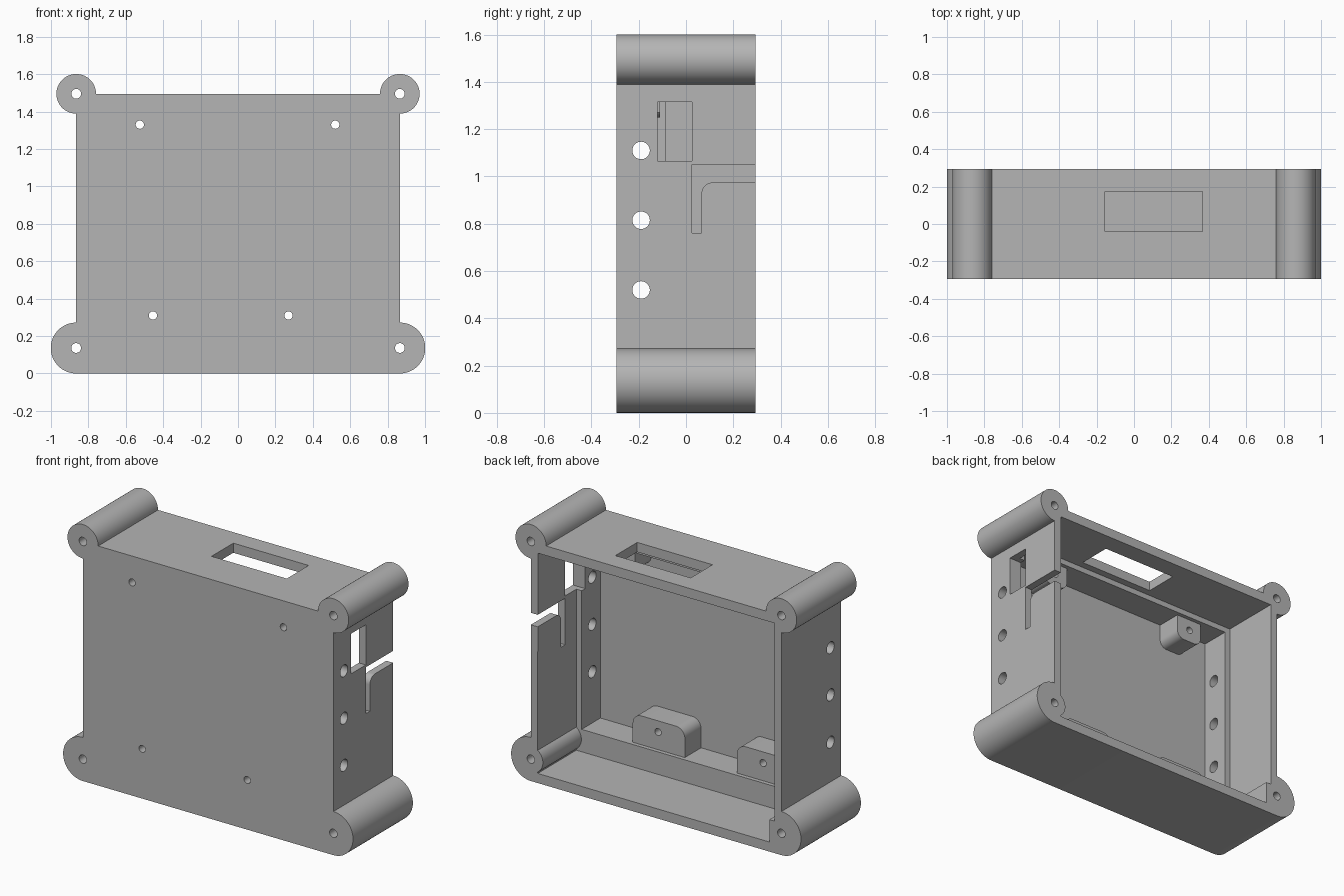
import bpy, bmesh
from math import radians, cos, sin

cube = bpy.data.objects.get("Cube")
if cube:
    bpy.data.objects.remove(cube, do_unlink=True)

grey = bpy.data.materials.new("plain grey")
grey.use_nodes = True
GREY = (0.46, 0.46, 0.46, 1)
grey.diffuse_color = GREY
grey.node_tree.nodes["Principled BSDF"].inputs["Base Color"].default_value = GREY

PLACE = {"x": lambda u, v, d: (d, u, v),
         "y": lambda u, v, d: (u, d, v),
         "z": lambda u, v, d: (u, v, d)}


def prism(name, axis, outline, start, end):
    """Extrude a 2D outline along one axis."""
    bm = bmesh.new()
    lo, hi = ([bm.verts.new(PLACE[axis](u, v, d)) for u, v in outline] for d in (start, end))
    bm.faces.new(lo)
    bm.faces.new(hi)
    n = len(outline)
    for i in range(n):
        j = (i + 1) % n
        bm.faces.new((lo[i], lo[j], hi[j], hi[i]))
    bmesh.ops.recalc_face_normals(bm, faces=bm.faces)
    mesh = bpy.data.meshes.new(name)
    bm.to_mesh(mesh)
    bm.free()
    mesh.materials.append(grey)
    ob = bpy.data.objects.new(name, mesh)
    bpy.context.collection.objects.link(ob)
    return ob


def arc(u, v, r, a0, a1, n=10):
    angles = [radians(a0 + (a1 - a0) * i / n) for i in range(n + 1)]
    return [(u + r * cos(a), v + r * sin(a)) for a in angles]


def circle(u, v, r, n=32):
    return arc(u, v, r, 0, 360, n)[:-1]


def rect(u0, u1, v0, v1):
    return [(u0, v0), (u1, v0), (u1, v1), (u0, v1)]


def mirrored(half):
    return half + [(-u, v) for u, v in reversed(half)]


# Main dimensions
SIDE, TOP, DEPTH = 0.865, 1.495, 0.295
FOOT_Z, STEP, INNER_FRONT, TAB_BACK = 0.136, -0.085, -0.27, -0.11
IN_X, IN_Z0, IN_Z1 = 0.78, 0.2, 1.4

# Outer shell with round screw posts at its corners
shell = arc(SIDE, FOOT_Z, FOOT_Z, -90, 90, 32)
reach = 0.106
shell += [(SIDE, TOP - reach)] + arc(SIDE, TOP, reach, -90, 180, 48)[1:]
enclosure = prism("enclosure", "y", mirrored(shell), -DEPTH, DEPTH)
cutters = []


def cut(name, axis, outline, start, end):
    cutters.append(prism(name, axis, outline, start, end))


# Rear cavity, leaving a round post on one side and a square one on the other
rear = [(-0.782, 0.06), (0.817, 0.06)]
rear += arc(SIDE, FOOT_Z, 0.083, 235, 125, 16)
rear += [(0.817, 1.435), (-0.817, 1.435), (-0.817, IN_Z0), (-0.782, IN_Z0)]
cut("rear_cavity", "y", rear, STEP, DEPTH + 0.1)

# Front cavity, narrower, with rounded mounting tabs left standing
cut("front_cavity", "y", rect(-IN_X, IN_X, IN_Z0, IN_Z1), TAB_BACK, STEP + 0.05)
tabbed = [(-IN_X, IN_Z0)]
for x in (-0.455, 0.265):
    w, h, r = 0.18, 0.38, 0.06
    tabbed += [(x - w, IN_Z0)] + arc(x - w + r, h - r, r, 180, 90)
    tabbed += arc(x + w - r, h - r, r, 90, 0) + [(x + w, IN_Z0)]
tabbed += [(IN_X, IN_Z0), (IN_X, IN_Z1)]
for x in (0.52, -0.52):
    w, h, r = 0.09, 1.25, 0.05
    tabbed += [(x + w, IN_Z1)] + arc(x + w - r, h + r, r, 0, -90)
    tabbed += arc(x - w + r, h + r, r, -90, -180) + [(x - w, IN_Z1)]
tabbed += [(-IN_X, IN_Z1)]
cut("tab_cavity", "y", tabbed, INNER_FRONT, TAB_BACK + 0.01)

# Screw holes through the posts and the tabs
for x in (-SIDE, SIDE):
    for z in (FOOT_Z, TOP):
        cut("post_hole", "y", circle(x, z, 0.026), -0.4, 0.4)
for x, z in ((-0.525, 1.33), (0.52, 1.33), (-0.455, 0.31), (0.27, 0.31)):
    cut("tab_hole", "y", circle(x, z, 0.022), -0.4, 0)

# Vent holes through both side walls
for z in (0.52, 0.815, 1.11):
    cut("vent_hole", "x", circle(-0.19, z, 0.037), -1.2, 1.2)

# Window and hooked cable slot in the left wall, window in the top
cut("side_window", "x", rect(-0.12, 0.025, 1.065, 1.315), 0.6, 1.2)
slot = [(0.025, 0.76), (0.065, 0.76)] + arc(0.115, 0.925, 0.05, 180, 90)
slot += [(0.4, 0.975), (0.4, 1.05), (0.025, 1.05)]
cut("cable_slot", "x", slot, 0.6, 1.2)
cut("top_window", "z", rect(-0.155, 0.365, -0.04, 0.175), 1.3, 1.7)

# Carve everything, then tidy up
bpy.ops.object.select_all(action="DESELECT")
bpy.context.view_layer.objects.active = enclosure
enclosure.select_set(True)
for cutter in cutters:
    mod = enclosure.modifiers.new(cutter.name, "BOOLEAN")
    mod.operation, mod.solver, mod.object = "DIFFERENCE", "EXACT", cutter
    bpy.ops.object.modifier_apply(modifier=mod.name)
    bpy.data.objects.remove(cutter, do_unlink=True)
bpy.ops.object.shade_smooth_by_angle(angle=radians(30))
